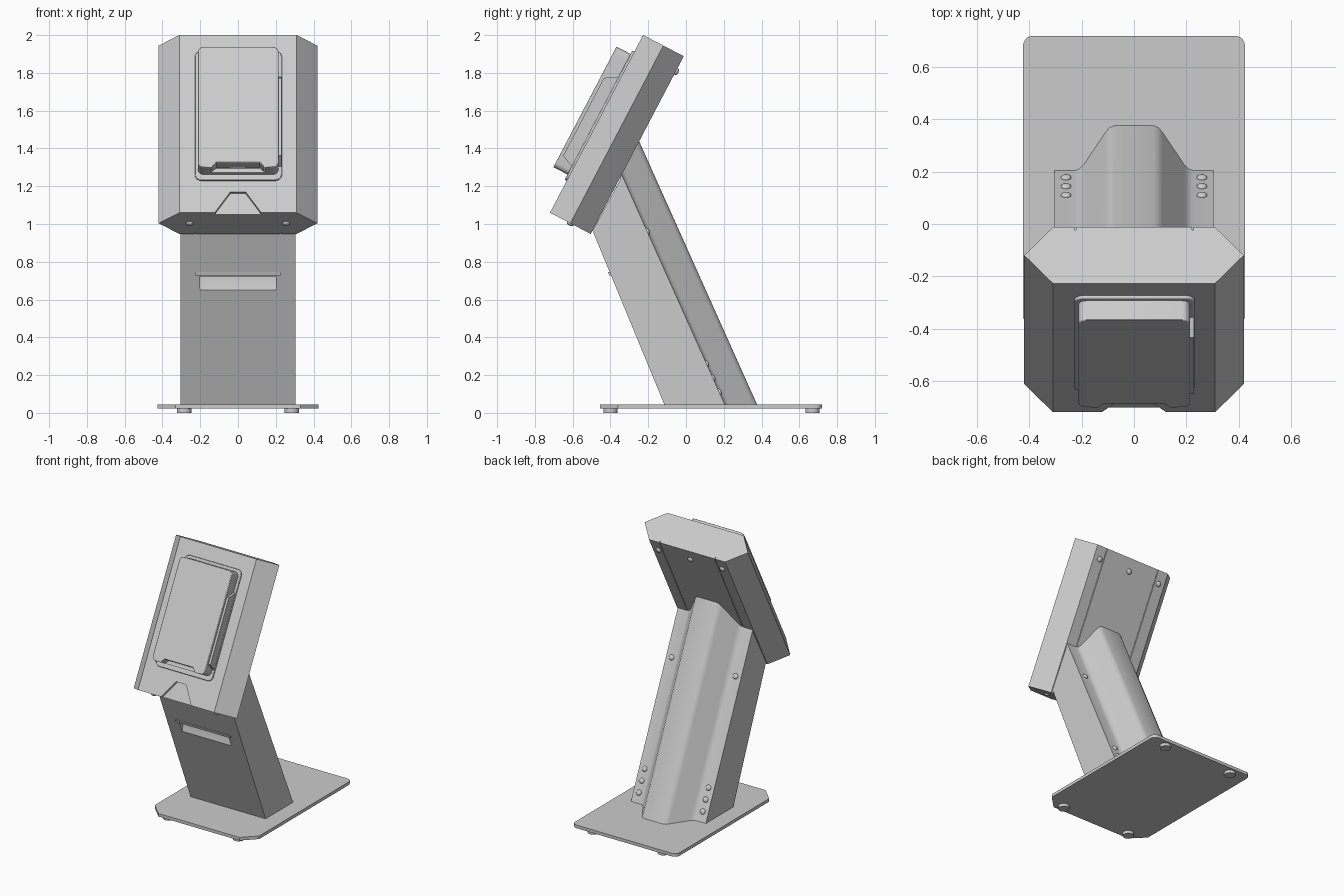
import bpy, bmesh, math
from mathutils import Matrix, Vector

if "Cube" in bpy.data.objects:
    bpy.data.objects.remove(bpy.data.objects["Cube"])

TILT = math.atan2(0.495, 0.945)
# head frame: x across, y into the head, z up its front face
HEAD = Matrix.Translation((0, -0.72, 1.06)) @ Matrix.Rotation(-TILT, 4, 'X')
ID = Matrix.Identity(4)


def loft(name, a, b, M=ID):
    """Solid between two matching loops of 3D points."""
    bm = bmesh.new()
    va = [bm.verts.new(M @ Vector(p)) for p in a]
    vb = [bm.verts.new(M @ Vector(p)) for p in b]
    bm.faces.new(va)
    bm.faces.new(vb)
    n = len(a)
    for i in range(n):
        j = (i + 1) % n
        bm.faces.new((va[i], va[j], vb[j], vb[i]))
    bmesh.ops.recalc_face_normals(bm, faces=bm.faces)
    me = bpy.data.meshes.new(name)
    bm.to_mesh(me)
    bm.free()
    ob = bpy.data.objects.new(name, me)
    bpy.context.collection.objects.link(ob)
    return ob


def prism(name, pts, lo, hi, axis, M=ID):
    """Extrude a 2D profile along x, y or z."""
    def at(p, t):
        q = list(p)
        q.insert('xyz'.index(axis), t)
        return q
    return loft(name, [at(p, lo) for p in pts], [at(p, hi) for p in pts], M)


def rounded(x0, x1, y0, y1, r, n=5):
    pts = []
    for k, (cx, cy) in enumerate([(x1 - r, y1 - r), (x0 + r, y1 - r), (x0 + r, y0 + r), (x1 - r, y0 + r)]):
        for i in range(n + 1):
            t = math.pi / 2 * (k + i / n)
            pts.append((cx + r * math.cos(t), cy + r * math.sin(t)))
    return pts


def activate(ob):
    bpy.ops.object.select_all(action='DESELECT')
    ob.select_set(True)
    bpy.context.view_layer.objects.active = ob


def cut(ob, tool):
    m = ob.modifiers.new('cut', 'BOOLEAN')
    m.operation, m.solver, m.object = 'DIFFERENCE', 'EXACT', tool
    activate(ob)
    bpy.ops.object.modifier_apply(modifier='cut')
    bpy.data.objects.remove(tool)


def smooth(ob, bevel=0):
    activate(ob)
    if bevel:
        m = ob.modifiers.new('bevel', 'BEVEL')
        m.width, m.segments, m.limit_method, m.angle_limit = bevel, 2, 'ANGLE', math.radians(50)
    bpy.ops.object.shade_smooth_by_angle(angle=math.radians(30))


def screw(name, loc, normal, r=0.02):
    bpy.ops.mesh.primitive_uv_sphere_add(segments=16, ring_count=8, radius=r)
    ob = bpy.context.object
    ob.name = name
    rot = Vector((0, 0, 1)).rotation_difference(Vector(normal)).to_matrix().to_4x4()
    ob.matrix_world = Matrix.Translation(loc) @ rot @ Matrix.Diagonal((1, 1, 0.6, 1))
    smooth(ob)


# base plate: rounded rear corners, clipped front corners
arc = [(0.385 + 0.04 * math.cos(t * math.pi / 10), 0.68 + 0.04 * math.sin(t * math.pi / 10)) for t in range(6)]
half = [(0.33, -0.455), (0.425, -0.36)] + arc
prism('base_plate', half + [(-x, y) for x, y in reversed(half)], 0.022, 0.045, 'z')

# feet
for x in (-0.285, 0.285):
    for y in (-0.40, 0.67):
        bpy.ops.mesh.primitive_cylinder_add(vertices=24, radius=0.038, depth=0.023, location=(x, y, 0.0115))
        bpy.context.object.name = 'foot'
        smooth(bpy.context.object)

# leaning stem with a slot in its front
stem = prism('stem', [(-0.115, 0.045), (0.195, 0.045), (-0.343, 1.245), (-0.495, 0.965)], -0.305, 0.305, 'x')
cut(stem, prism('slot_cutter', [(-0.5, 0.722), (-0.5, 0.65), (-0.364, 0.65), (-0.352, 0.70), (-0.352, 0.722)], -0.2, 0.2, 'x'))
smooth(stem)
# small lip above the slot
prism('slot_lip', [(-0.400, 0.728), (-0.407, 0.728), (-0.412, 0.745), (-0.40, 0.745)], -0.225, 0.225, 'x')

# rear stem cover: hat section swept up to the back of the head
half = [(0.305, 0.19), (0.305, 0.205), (0.225, 0.205), (0.208, 0.211), (0.193, 0.226), (0.108, 0.352), (0.094, 0.368), (0.075, 0.376)]
sec = half + [(-x, y) for x, y in reversed(half)]


def on_lean(x, y, z):
    return (x, y - 0.448 * (z - 0.045), z)


cover = loft('stem_rear_cover', [on_lean(x, y, 0.045) for x, y in sec],
             [on_lean(x, y, (y + 1.025) / 0.972) for x, y in sec])
smooth(cover)
for x in (-0.26, 0.26):
    for z in (0.11, 0.185, 0.26, 0.96):
        screw('cover_screw', on_lean(x, 0.206, z), (0, 0.913, 0.409))

# six-sided head housing with a notch at the lower front and seams behind
D, H = 0.243, 1.062
hexa = [(-0.31, 0), (0.31, 0), (0.42, D / 2), (0.31, D), (-0.31, D), (-0.42, D / 2)]
head = prism('head_housing', hexa, 0, H, 'z', HEAD)
notch = [(-0.12, -0.05), (-0.12, 0.005), (-0.04, 0.125), (0.04, 0.125), (0.12, 0.005), (0.12, -0.05)]
cut(head, prism('notch_cutter', notch, -0.05, 0.02, 'y', HEAD))
for x in (-0.225, 0.225):
    cut(head, prism('seam_cutter', [(x - 0.003, D - 0.012), (x + 0.003, D - 0.012), (x + 0.003, D + 0.1), (x - 0.003, D + 0.1)],
                    -0.1, H + 0.1, 'z', HEAD))
R = HEAD.to_3x3()
for x in (-0.26, 0, 0.26):
    screw('back_screw', HEAD @ Vector((x, D + 0.003, H - 0.09)), R @ Vector((0, 1, 0)))
for x in (-0.255, 0.255):
    screw('underside_screw', HEAD @ Vector((x, D / 2, -0.001)), R @ Vector((0, 0, -1)))

# terminal surround
frame = prism('terminal_frame', rounded(-0.228, 0.232, 0.19, 0.962, 0.035), -0.012, 0.03, 'y', HEAD)
smooth(frame, 0.004)

# terminal body with a notch in its lower edge
body = prism('terminal_body', rounded(-0.212, 0.214, 0.222, 0.942, 0.03), -0.096, 0.01, 'y', HEAD)
cut(body, prism('card_notch_cutter', [(-0.14, 0.15), (-0.14, 0.222), (-0.115, 0.25), (0.115, 0.25), (0.14, 0.222), (0.14, 0.15)],
                -0.2, -0.035, 'y', HEAD))
smooth(body, 0.004)

# card reader along the terminal's right side
prism('side_reader', [(-0.078, 0.30), (-0.078, 0.765), (-0.010, 0.805), (-0.010, 0.27)], 0.2, 0.23, 'x', HEAD)
